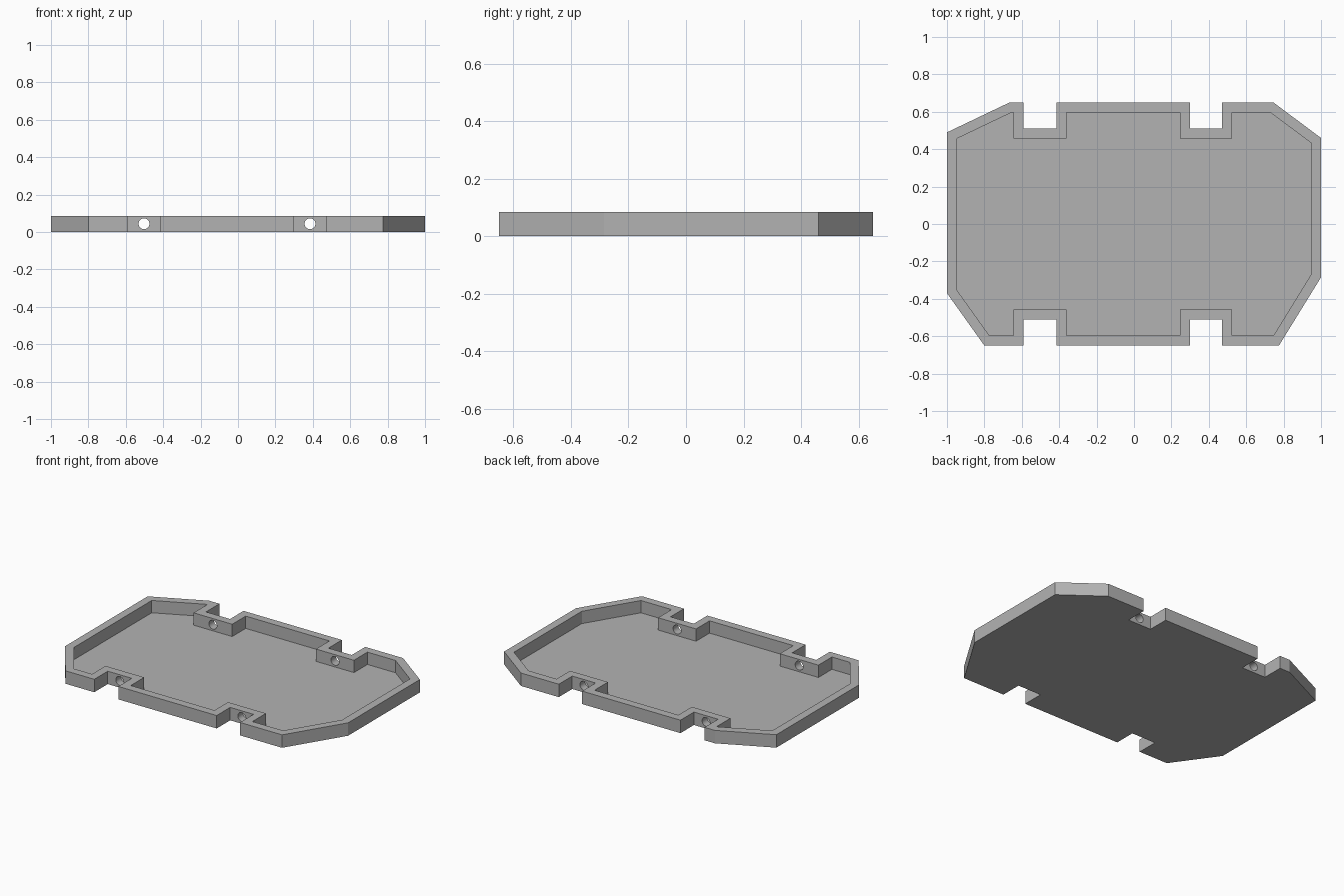
import bpy, bmesh, math
from mathutils import Vector

old = bpy.data.objects.get("Cube")
if old:
    bpy.data.objects.remove(old, do_unlink=True)

HEIGHT, FLOOR, WALL = 0.085, 0.004, 0.053
EDGE_Y, NOTCH_Y = 0.65, 0.51
NOTCHES = [(-0.59, -0.415), (0.30, 0.47)]

grey = bpy.data.materials.new("plain grey")
grey.use_nodes = True
colour = (0.45, 0.45, 0.45, 1)
grey.diffuse_color = colour
grey.node_tree.nodes["Principled BSDF"].inputs["Base Color"].default_value = colour


def notched_side(side):
    """Points along one long side, from -x to +x, dipping in at each notch."""
    pts = []
    for a, b in NOTCHES:
        pts += [(a, side * EDGE_Y), (a, side * NOTCH_Y),
                (b, side * NOTCH_Y), (b, side * EDGE_Y)]
    return pts


def inset(pts, d):
    """Mitred inward offset of a counter-clockwise outline."""
    result = []
    for i, p in enumerate(pts):
        e1 = (p - pts[i - 1]).normalized()
        e2 = (pts[(i + 1) % len(pts)] - p).normalized()
        n1, n2 = Vector((-e1.y, e1.x)), Vector((-e2.y, e2.x))
        result.append(p + (n1 + n2) * d / (1 + n1.dot(n2)))
    return result


# Counter-clockwise outline with four different cut corners
outline = [(-1, -0.37), (-0.80, -EDGE_Y)] + notched_side(-1)
outline += [(0.775, -EDGE_Y), (1, -0.285), (1, 0.46), (0.745, EDGE_Y)]
outline += notched_side(1)[::-1] + [(-0.665, EDGE_Y), (-1, 0.49)]
outer = [Vector(p) for p in outline]
inner = inset(outer, WALL)

# Tray: outer wall, rim, inner wall, floor and underside
bm = bmesh.new()
rings = [[bm.verts.new((p.x, p.y, z)) for p in loop]
         for loop, z in ((outer, 0), (outer, HEIGHT), (inner, HEIGHT), (inner, FLOOR))]
for low, high in zip(rings, rings[1:]):
    for i in range(len(low)):
        j = (i + 1) % len(low)
        bm.faces.new((low[i], low[j], high[j], high[i]))
bm.faces.new(rings[0][::-1])
bm.faces.new(rings[-1])
mesh = bpy.data.meshes.new("tray")
bm.to_mesh(mesh)
bm.free()
mesh.materials.append(grey)
tray = bpy.data.objects.new("tray", mesh)
bpy.context.collection.objects.link(tray)

# Round holes through the wall behind each notch
cutters = []
for a, b in NOTCHES:
    for side in (-1, 1):
        bpy.ops.mesh.primitive_cylinder_add(
            vertices=32, radius=0.029, depth=0.12, rotation=(math.pi / 2, 0, 0),
            location=((a + b) / 2, side * (NOTCH_Y - WALL / 2), 0.044))
        cutter = bpy.context.object
        cutter.name = "hole_cutter"
        cutter.hide_render = True
        cutter.data.materials.append(grey)
        cutters.append(cutter)
        cut = tray.modifiers.new("hole", 'BOOLEAN')
        cut.operation, cut.solver, cut.object = 'DIFFERENCE', 'EXACT', cutter

bpy.ops.object.select_all(action='DESELECT')
tray.select_set(True)
bpy.context.view_layer.objects.active = tray
for cut in list(tray.modifiers):
    bpy.ops.object.modifier_apply(modifier=cut.name)
for cutter in cutters:
    bpy.data.objects.remove(cutter, do_unlink=True)
bpy.ops.object.shade_smooth_by_angle(angle=math.radians(20))
